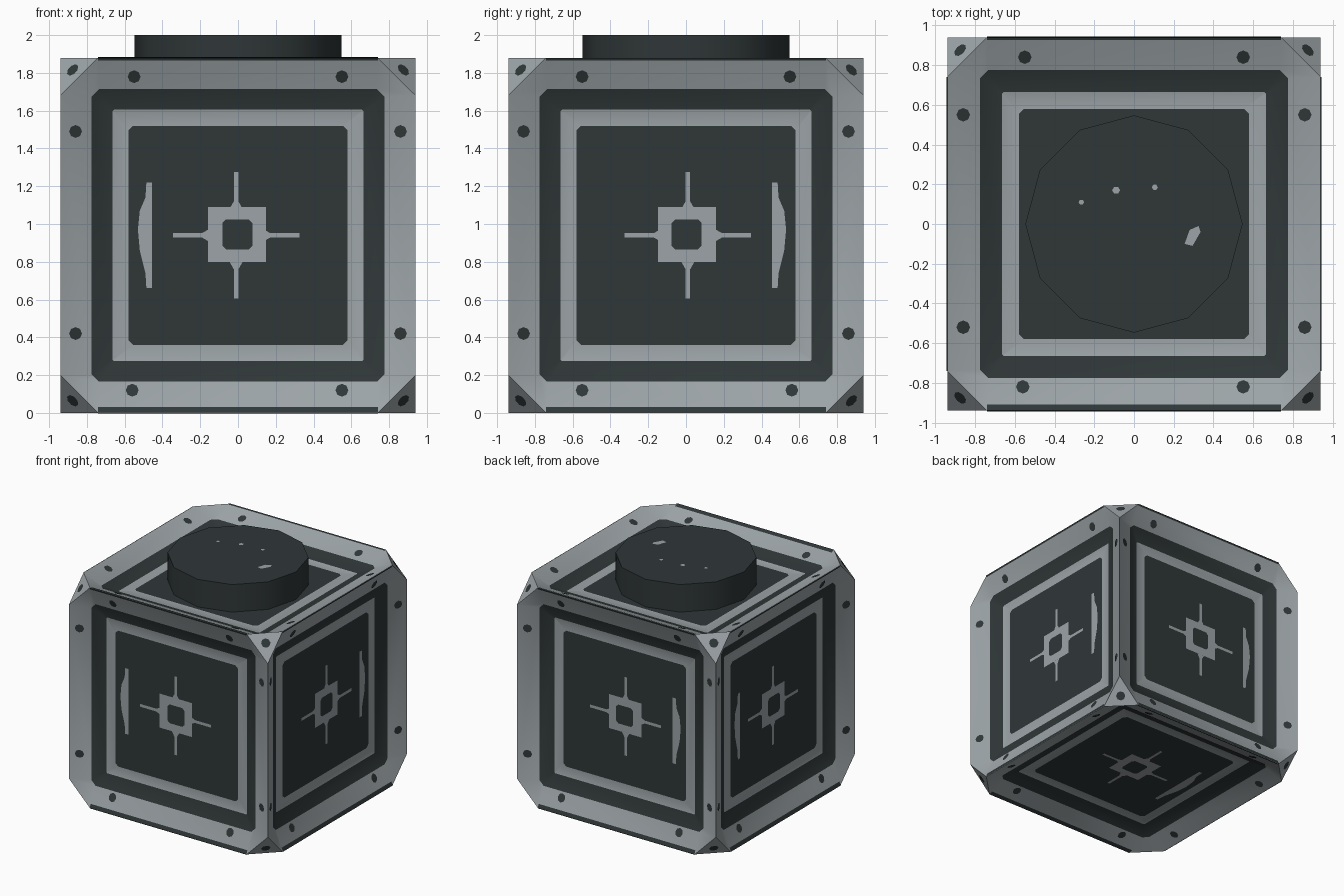
import bpy, bmesh, math
from mathutils import Vector

if "Cube" in bpy.data.objects:
    bpy.data.objects.remove(bpy.data.objects["Cube"])

H, CUT, DEEP = 0.94, 0.20, 0.115      # half size, corner cut, panel recess
INNER = 0.665                         # half width of the recessed panel
CENTRE = Vector((0, 0, H))


def material(name, rgb):
    m = bpy.data.materials.new(name)
    m.diffuse_color = (*rgb, 1)
    m.use_nodes = True
    m.node_tree.nodes["Principled BSDF"].inputs["Base Color"].default_value = m.diffuse_color
    return m


LIGHT = material("light grey metal", (0.335, 0.372, 0.388))
DARK = material("dark grey metal", (0.029, 0.038, 0.039))

X, Y, Z = Vector((1, 0, 0)), Vector((0, 1, 0)), Vector((0, 0, 1))
SIDES = {"front": (-Y, X, Z), "back": (Y, X, Z), "right": (X, -Y, Z),
         "left": (-X, -Y, Z), "top": (Z, X, Y), "bottom": (-Z, X, Y)}


def depth(u, v):
    """Recess of the sloped frame and flat panel."""
    m = max(abs(u), abs(v))
    return DEEP * min(1, max(0, (H - m) / (H - INNER)))


def place(side, u, v, lift=0.0):
    n, a, b = SIDES[side]
    return CENTRE + n * (H - depth(u, v) + lift) + a * u + b * v


def finish(name, bm, angle=None):
    me = bpy.data.meshes.new(name)
    bm.to_mesh(me)
    bm.free()
    me.materials.append(LIGHT)
    me.materials.append(DARK)
    ob = bpy.data.objects.new(name, me)
    bpy.context.collection.objects.link(ob)
    if angle:
        bpy.ops.object.select_all(action='DESELECT')
        ob.select_set(True)
        bpy.context.view_layer.objects.active = ob
        bpy.ops.object.shade_smooth_by_angle(angle=math.radians(angle))
    return ob


def ring(half, cut):
    """Square outline with cut corners, eight points."""
    k = half - cut
    return [(half, -k), (half, k), (k, half), (-k, half),
            (-half, k), (-half, -k), (-k, -half), (k, -half)]


def poly(bm, pts, colour, outward):
    f = bm.faces.new([bm.verts.new(p) for p in pts])
    f.normal_update()
    if f.normal.dot(outward) < 0:
        f.normal_flip()
    f.material_index = colour


# Cube body: six recessed faces made of coloured bands, plus corner triangles
bm = bmesh.new()
for side in SIDES:
    bands = [(ring(H, CUT), 0), (ring(0.775, 0.04), 1),
             (ring(INNER, 0.008), 0), (ring(0.58, 0.025), 1)]
    loops = [[bm.verts.new(place(side, u, v)) for u, v in pts] for pts, _ in bands]
    for i in range(3):
        for j in range(8):
            k = (j + 1) % 8
            f = bm.faces.new((loops[i][j], loops[i][k], loops[i + 1][k], loops[i + 1][j]))
            f.material_index = bands[i][1]
    bm.faces.new(loops[3]).material_index = 1
CORNERS = [Vector((x, y, z)) for x in (-1, 1) for y in (-1, 1) for z in (-1, 1)]
for s in CORNERS:
    k = H - CUT
    bm.faces.new([bm.verts.new(CENTRE + Vector((s.x * a, s.y * b, s.z * c)))
                  for a, b, c in ((k, H, H), (H, k, H), (H, H, k))])
bmesh.ops.remove_doubles(bm, verts=bm.verts, dist=0.0005)
bmesh.ops.recalc_face_normals(bm, faces=bm.faces)
finish("cube_body", bm, 30)


def disc(cu, cv, r, n=8):
    return [(cu + r * math.cos(t * math.tau / n), cv + r * math.sin(t * math.tau / n))
            for t in range(n)]


def rect(u0, u1, v0, v1):
    return [(u0, v0), (u1, v0), (u1, v1), (u0, v1)]


# Dark rivets and edge lines on the frame of each side
RIVETS = [(-0.55, 0.84), (0.55, 0.84), (-0.86, 0.55), (0.86, 0.55),
          (-0.86, -0.52), (0.86, -0.52), (-0.56, -0.82), (0.55, -0.82)]
bm = bmesh.new()
for side, (n, a, b) in SIDES.items():
    shapes = [disc(u, v, 0.034) for u, v in RIVETS]
    shapes += [rect(-0.74, 0.74, -0.939, -0.908), rect(-0.74, 0.74, 0.926, 0.939)]
    for s in shapes:
        poly(bm, [place(side, u, v, 0.004) for u, v in s], 1, n)
finish("frame_rivets", bm)

# Rivet on each cut corner
bm = bmesh.new()
for s in CORNERS:
    n = s.normalized()
    a = n.cross(Z).normalized()
    b = n.cross(a)
    c = CENTRE + s * (H - CUT / 3) + n * 0.004
    poly(bm, [c + a * u + b * v for u, v in disc(0, 0, 0.037)], 1, n)
finish("corner_rivets", bm)

# Light centre mark with cross arms and a crescent on each panel
bm = bmesh.new()
crescent = [(-0.455, -0.28), (-0.455, 0.28), (-0.485, 0.28), (-0.49, 0.2),
            (-0.52, 0.13), (-0.53, 0.03), (-0.52, -0.08), (-0.49, -0.2), (-0.485, -0.28)]
for side, (n, a, b) in SIDES.items():
    if side == "top":
        continue
    outer, hole = rect(-0.16, 0.147, -0.14, 0.15), ring(0.08, 0.02)
    poly(bm, [place(side, u, v, 0.004) for u, v in outer], 0, n)
    poly(bm, [place(side, u - 0.003, v + 0.005, 0.008) for u, v in hole], 1, n)
    for k in range(4):
        co, si = (1, 0, -1, 0)[k], (0, 1, 0, -1)[k]
        arm = [(0.14, -0.035), (0.18, -0.012), (0.335, -0.012),
               (0.335, 0.012), (0.18, 0.012), (0.14, 0.035)]
        poly(bm, [place(side, u * co - v * si - 0.01, u * si + v * co, 0.003)
                  for u, v in arm], 0, n)
    poly(bm, [place(side, u, v, 0.004) for u, v in crescent], 0, n)
finish("panel_marks", bm)

# Twelve sided cap on the top panel
bm = bmesh.new()
bmesh.ops.create_cone(bm, cap_ends=True, segments=12, radius1=0.547, radius2=0.547, depth=0.245)
bmesh.ops.translate(bm, verts=bm.verts, vec=(0, 0, 2 - 0.1225))
for f in bm.faces:
    f.material_index = 1
finish("top_cap", bm, 35)

# Small worn flecks on the cap
bm = bmesh.new()
flecks = [[(0.255, -0.1), (0.295, -0.11), (0.335, -0.04), (0.325, -0.01), (0.28, -0.03)],
          disc(-0.09, 0.17, 0.02, 6), disc(0.105, 0.185, 0.015, 6), disc(-0.265, 0.11, 0.014, 6)]
for s in flecks:
    poly(bm, [Vector((u, v, 2.002)) for u, v in s], 0, Z)
finish("cap_flecks", bm)
